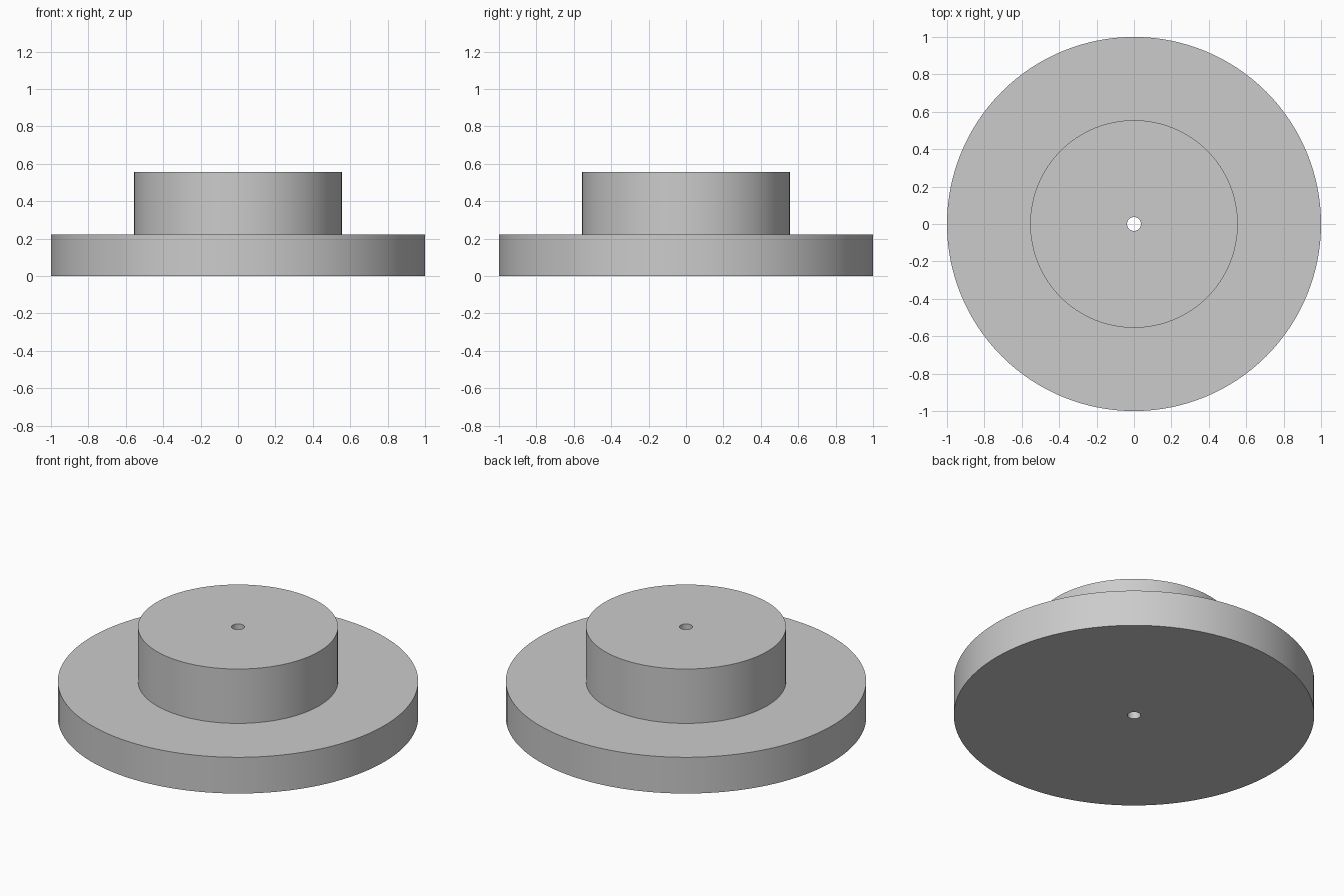
import bpy
import bmesh
import math

cube = bpy.data.objects.get("Cube")
if cube:
    bpy.data.objects.remove(cube, do_unlink=True)

SIDES = 128
BORE, HUB, DISC = 0.037, 0.555, 1.0
STEP, TOP = 0.222, 0.555

# Plain grey material
grey = bpy.data.materials.new("plain grey")
grey.use_nodes = True
colour = (0.6, 0.6, 0.6, 1)
grey.diffuse_color = colour
grey.node_tree.nodes["Principled BSDF"].inputs["Base Color"].default_value = colour


def revolve(name, profile):
    """Spin a closed (radius, height) profile around z into a solid."""
    bm = bmesh.new()
    rings = []
    for i in range(SIDES):
        a = math.tau * i / SIDES
        rings.append([bm.verts.new((r * math.cos(a), r * math.sin(a), z))
                      for r, z in profile])
    count = len(profile)
    for i in range(SIDES):
        here, there = rings[i], rings[(i + 1) % SIDES]
        for j in range(count):
            k = (j + 1) % count
            bm.faces.new((here[j], there[j], there[k], here[k]))
    bmesh.ops.recalc_face_normals(bm, faces=bm.faces)
    mesh = bpy.data.meshes.new(name)
    bm.to_mesh(mesh)
    bm.free()
    obj = bpy.data.objects.new(name, mesh)
    bpy.context.collection.objects.link(obj)
    mesh.materials.append(grey)
    bpy.ops.object.select_all(action='DESELECT')
    obj.select_set(True)
    bpy.context.view_layer.objects.active = obj
    bpy.ops.object.shade_smooth_by_angle(angle=math.radians(30))
    return obj


# Wide disc with a raised hub and a bore right through
revolve("stepped_disc", [(BORE, 0), (DISC, 0), (DISC, STEP),
                         (HUB, STEP), (HUB, TOP), (BORE, TOP)])
